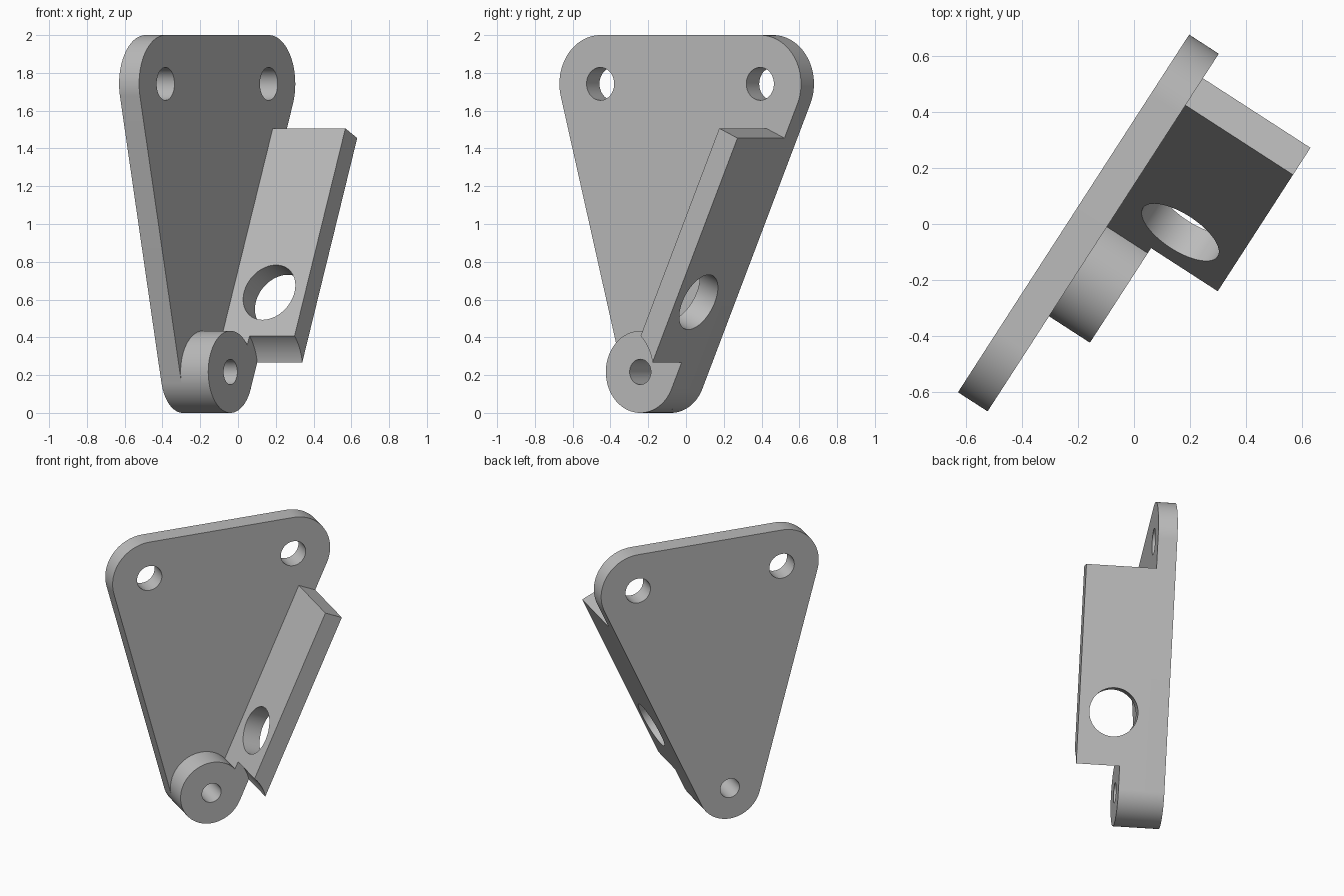
import bpy, bmesh, math
from mathutils import Matrix, Vector

if "Cube" in bpy.data.objects:
    bpy.data.objects.remove(bpy.data.objects["Cube"], do_unlink=True)

grey = bpy.data.materials.new("plain grey")
grey.use_nodes = True
COLOUR = (0.5, 0.5, 0.5, 1)
grey.diffuse_color = COLOUR
grey.node_tree.nodes["Principled BSDF"].inputs["Base Color"].default_value = COLOUR


def frame(x, y, z):
    """Rotation matrix from three axis vectors."""
    return Matrix((x, y, z)).transposed().to_4x4()


def arc(centre, r, a0, a1, steps):
    return [(centre[0] + r * math.cos(a0 + (a1 - a0) * i / steps),
             centre[1] + r * math.sin(a0 + (a1 - a0) * i / steps))
            for i in range(steps + 1)]


def circle(centre, r):
    return arc(centre, r, 0, math.tau, 96)[:-1]


def extrude(name, outline, low, high, axes):
    """Solid prism of an outline, extruded along the third axis."""
    bm = bmesh.new()
    base = bm.faces.new([bm.verts.new((x, y, low)) for x, y in outline])
    top = bmesh.ops.extrude_face_region(bm, geom=[base])["geom"]
    bmesh.ops.translate(bm, vec=(0, 0, high - low),
                        verts=[g for g in top if isinstance(g, bmesh.types.BMVert)])
    bmesh.ops.recalc_face_normals(bm, faces=bm.faces)
    bm.transform(axes)
    mesh = bpy.data.meshes.new(name)
    bm.to_mesh(mesh)
    bm.free()
    mesh.materials.append(grey)
    obj = bpy.data.objects.new(name, mesh)
    bpy.context.collection.objects.link(obj)
    return obj


def activate(obj):
    bpy.ops.object.select_all(action='DESELECT')
    obj.select_set(True)
    bpy.context.view_layer.objects.active = obj


def cut(obj, cutter):
    mod = obj.modifiers.new("cut", 'BOOLEAN')
    mod.operation, mod.solver, mod.object = 'DIFFERENCE', 'EXACT', cutter
    activate(obj)
    bpy.ops.object.modifier_apply(modifier=mod.name)
    bpy.data.objects.remove(cutter, do_unlink=True)


# Plate frame: along the plate, up, out of its front face
along = Vector((0.543, 0.84, 0)).normalized()
up = Vector((0, 0, 1))
PLATE = frame(along, up, along.cross(up))
BACK, FRONT, BOSS_END, FLANGE_END = -0.202, -0.076, 0.098, 0.382
THICK = FRONT - BACK

# Rounded corners, counter-clockwise: bottom, upper right, upper left
pivot = Vector((-0.225, 0.217))
corners = [(pivot, 0.217), (Vector((0.418, 1.742)), 0.258), (Vector((-0.589, 1.742)), 0.258)]


def edge_normal(i):
    """Angle of the outward normal of the tangent leaving corner i."""
    (a, ra), (b, rb) = corners[i % 3], corners[(i + 1) % 3]
    d = b - a
    return math.atan2(d.y, d.x) - math.acos((ra - rb) / d.length)


# Triangular plate with three holes
outline = []
for i, (c, r) in enumerate(corners):
    a0, a1 = edge_normal(i - 1), edge_normal(i)
    outline += arc(c, r, a0, a0 + (a1 - a0) % math.tau, 40)
plate = extrude("plate", outline, BACK, FRONT, PLATE)
for (c, r), hole in zip(corners, (0.067, 0.087, 0.087)):
    cut(plate, extrude("hole_cutter", circle(c, hole), BACK - 0.1, FRONT + 0.1, PLATE))

# Round boss around the bottom hole
boss = extrude("boss", circle(pivot, 0.217), FRONT, BOSS_END, PLATE)
cut(boss, extrude("hole_cutter", circle(pivot, 0.067), FRONT - 0.1, BOSS_END + 0.1, PLATE))

# Side flange, flush with the sloping right edge of the plate
angle = edge_normal(0)
m = Vector((math.cos(angle), math.sin(angle), 0))
t = Vector((-m.y, m.x, 0))
FLANGE = PLATE @ frame(t, Vector((0, 0, 1)), m)
outer = m.xy.dot(pivot) + 0.217
start, end = t.xy.dot(pivot), 1.561
flange = extrude("side_flange",
                 [(start, FRONT), (end, FRONT), (end, FLANGE_END), (start, FLANGE_END)],
                 outer - THICK, outer, FLANGE)
# Round clearance above the boss, then the large flange hole
cut(flange, extrude("clearance_cutter", circle(pivot, 0.266), BOSS_END, FLANGE_END + 0.2, PLATE))
cut(flange, extrude("hole_cutter", circle((0.608, 0.155), 0.159),
                    outer - THICK - 0.1, outer + 0.1, FLANGE))

for obj in (plate, boss, flange):
    activate(obj)
    bpy.ops.object.shade_smooth_by_angle(angle=math.radians(30))
